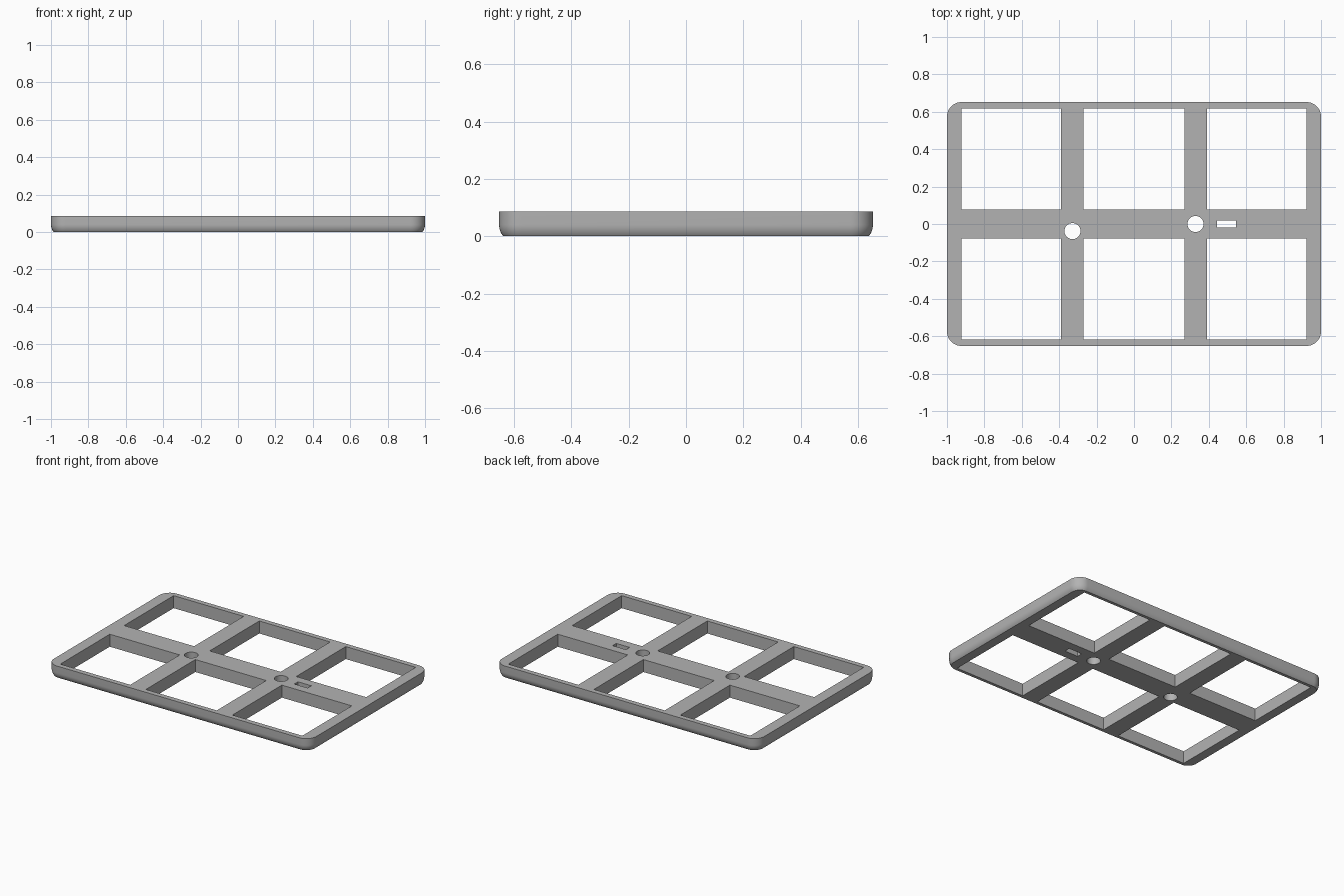
import bpy
import bmesh
import math
from mathutils import Matrix

if "Cube" in bpy.data.objects:
    bpy.data.objects.remove(bpy.data.objects["Cube"], do_unlink=True)

HALF_X, HALF_Y, HEIGHT = 1.0, 0.652, 0.086
CORNER = 0.078        # corner radius in plan
ROUND_Z = 0.04        # height where the lower rounding begins
ROUND_R = 0.064       # radius of the lower rounding

grey = bpy.data.materials.new("plain grey")
grey.use_nodes = True
colour = (0.45, 0.45, 0.45, 1)
grey.diffuse_color = colour
grey.node_tree.nodes["Principled BSDF"].inputs["Base Color"].default_value = colour


def make_object(name, bm):
    bmesh.ops.recalc_face_normals(bm, faces=bm.faces[:])
    mesh = bpy.data.meshes.new(name)
    bm.to_mesh(mesh)
    bm.free()
    mesh.materials.append(grey)
    obj = bpy.data.objects.new(name, mesh)
    bpy.context.collection.objects.link(obj)
    return obj


def outline(inset, steps=12):
    """Rounded rectangle, counter-clockwise."""
    points = []
    for quarter, (sx, sy) in enumerate([(1, 1), (-1, 1), (-1, -1), (1, -1)]):
        for i in range(steps + 1):
            a = math.pi / 2 * (quarter + i / steps)
            r = CORNER - inset
            points.append((sx * (HALF_X - CORNER) + r * math.cos(a),
                           sy * (HALF_Y - CORNER) + r * math.sin(a)))
    return points


# Plate: stacked outlines with a rounded lower edge
bm = bmesh.new()
rings = []
for z in [ROUND_Z * i / 6 for i in range(7)] + [HEIGHT]:
    drop = max(ROUND_Z - z, 0)
    inset = ROUND_R - math.sqrt(ROUND_R ** 2 - drop ** 2)
    rings.append([bm.verts.new((x, y, z)) for x, y in outline(inset)])
for low, high in zip(rings, rings[1:]):
    for i in range(len(low)):
        j = (i + 1) % len(low)
        bm.faces.new((low[i], low[j], high[j], high[i]))
bm.faces.new(rings[0][::-1])
bm.faces.new(rings[-1])
frame = make_object("frame_plate", bm)

# Cutters: six windows, two round holes and a small slot
bm = bmesh.new()


def cut_box(x0, x1, y0, y1):
    place = Matrix.Translation(((x0 + x1) / 2, (y0 + y1) / 2, HEIGHT / 2))
    size = Matrix.Diagonal((x1 - x0, y1 - y0, HEIGHT * 2, 1))
    bmesh.ops.create_cube(bm, size=1, matrix=place @ size)


for x0, x1 in [(-0.922, -0.389), (-0.27, 0.27), (0.389, 0.922)]:
    for y0, y1 in [(-0.617, -0.078), (0.078, 0.617)]:
        cut_box(x0, x1, y0, y1)
cut_box(0.443, 0.545, -0.02, 0.02)
for x, y in [(-0.329, -0.038), (0.329, 0)]:
    bmesh.ops.create_cone(bm, cap_ends=True, segments=48, radius1=0.043, radius2=0.043,
                          depth=HEIGHT * 2, matrix=Matrix.Translation((x, y, HEIGHT / 2)))
cutter = make_object("opening_cutter", bm)
cutter.hide_render = True

# Cut the openings and apply
cut = frame.modifiers.new("openings", "BOOLEAN")
cut.operation = "DIFFERENCE"
cut.solver = "EXACT"
cut.object = cutter
bpy.context.view_layer.objects.active = frame
frame.select_set(True)
bpy.ops.object.modifier_apply(modifier=cut.name)
bpy.data.objects.remove(cutter, do_unlink=True)
bpy.ops.object.shade_smooth_by_angle(angle=math.radians(35))
